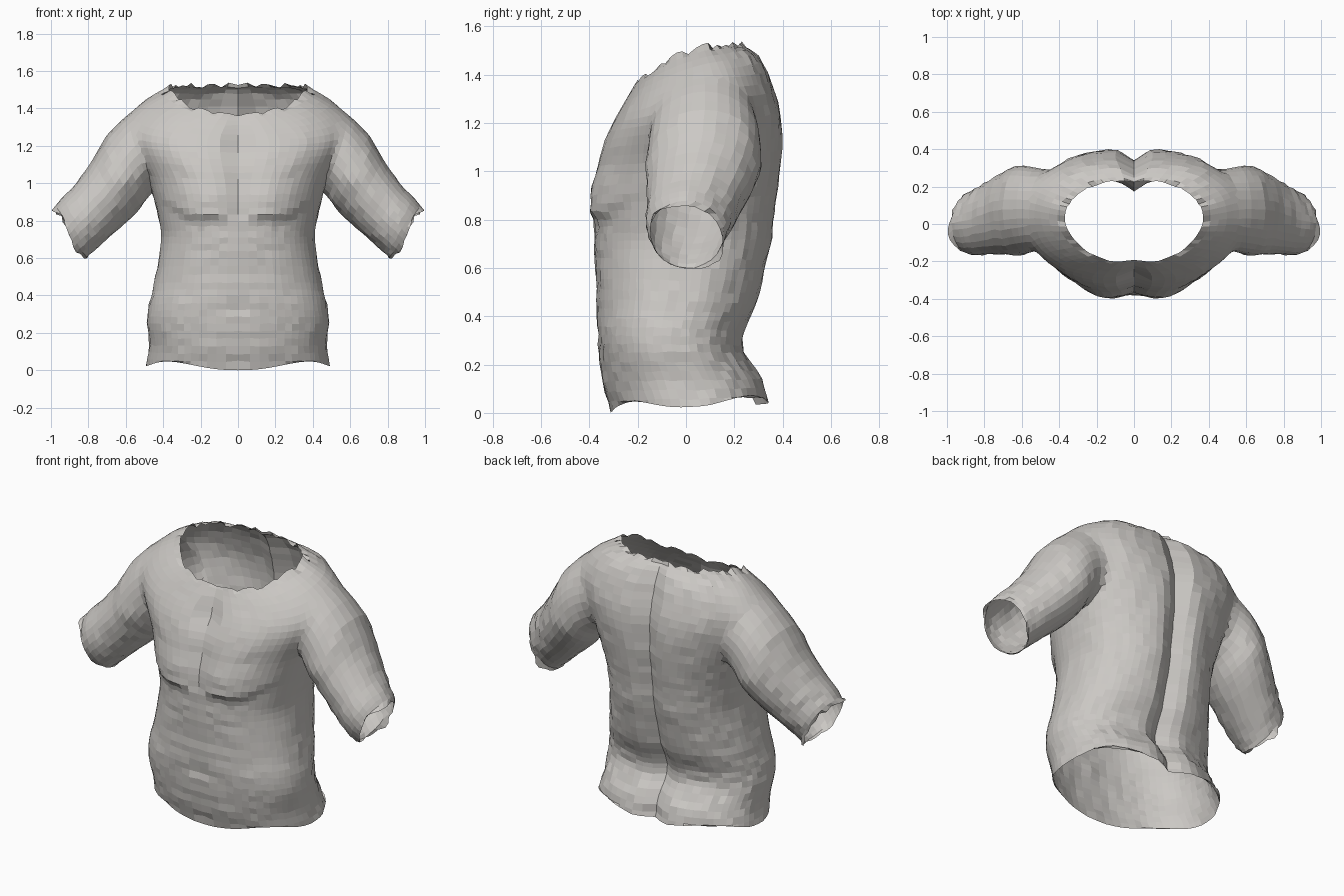
import bpy
import bmesh
import random
from math import sin, cos, pi, exp
from mathutils import Vector

cube = bpy.data.objects.get("Cube")
if cube:
    bpy.data.objects.remove(cube)


def make_material(name, colour):
    mat = bpy.data.materials.new(name)
    mat.use_nodes = True
    mat.diffuse_color = colour
    mat.node_tree.nodes["Principled BSDF"].inputs["Base Color"].default_value = colour
    return mat


SKIN = make_material("warm grey", (0.6, 0.58, 0.555, 1))
CAP = make_material("temporary cap", (0, 0, 0, 1))


def refine(rows, steps):
    """Smooth interpolation of control rows."""
    result = []
    last = len(rows) - 1
    for i in range(last):
        for s in range(steps):
            t = s / steps
            row = []
            for a, b, c, d in zip(rows[max(i - 1, 0)], rows[i], rows[i + 1], rows[min(i + 2, last)]):
                row.append(b + t * ((c - a) / 2 + t * (a - 2.5 * b + 2 * c - d / 2
                                                       + t * (1.5 * (b - c) + (d - a) / 2))))
            result.append(row)
    result.append(list(rows[-1]))
    return result


def loft(name, rings):
    """Closed tube through the rings, with fan caps in the second slot."""
    bm = bmesh.new()
    loops = [[bm.verts.new(p) for p in ring] for ring in rings]
    count = len(loops[0])
    for low, high in zip(loops, loops[1:]):
        for k in range(count):
            n = (k + 1) % count
            bm.faces.new((low[k], low[n], high[n], high[k]))
    for loop in (loops[0], loops[-1]):
        middle = bm.verts.new(sum((v.co for v in loop), Vector()) / count)
        for k in range(count):
            face = bm.faces.new((loop[k], loop[(k + 1) % count], middle))
            face.material_index = 1
    bmesh.ops.recalc_face_normals(bm, faces=bm.faces)
    mesh = bpy.data.meshes.new(name)
    bm.to_mesh(mesh)
    bm.free()
    mesh.materials.append(SKIN)
    mesh.materials.append(CAP)
    obj = bpy.data.objects.new(name, mesh)
    bpy.context.collection.objects.link(obj)
    return obj


def power(value, exponent):
    return (1 if value >= 0 else -1) * abs(value) ** exponent


# Torso rows: front z, back z, half width, front y, back y, roundness, arch over the shoulder
TORSO = [
    (.03, .05, .49, -.31, .35, 2.3, 0),
    (.14, .15, .475, -.345, .32, 2.3, 0),
    (.26, .26, .485, -.36, .245, 2.3, 0),
    (.37, .35, .475, -.37, .25, 2.3, 0),
    (.48, .46, .45, -.37, .3, 2.3, 0),
    (.61, .6, .425, -.375, .335, 2.3, 0),
    (.72, .73, .41, -.38, .365, 2.3, 0),
    (.81, .84, .425, -.38, .375, 2.3, 0),
    (.91, .95, .45, -.375, .39, 2.3, 0),
    (1.03, 1.1, .49, -.35, .405, 2.4, 0),
    (1.14, 1.25, .55, -.325, .395, 2.6, 0),
    (1.24, 1.38, .59, -.285, .36, 2.6, .01),
    (1.32, 1.49, .51, -.245, .305, 2.4, .04),
    (1.38, 1.53, .37, -.21, .235, 2.3, .055),
]


def torso_ring(row, position, count=64):
    zf, zb, width, yf, yb, n, arch = row
    ring = []
    jitter = [random.uniform(-1, 1) for k in range(count)]
    for k in range(count):
        angle = 2 * pi * k / count
        side = power(cos(angle), 2 / n)
        # the neck opening narrows towards the throat
        x = width * power(sin(angle), 2 / n) * (1 - .18 * max(0, side) * position ** 12)
        y = (yf + yb) / 2 - side * (yb - yf) / 2
        t = (y - yf) / (yb - yf)
        z = zf + (zb - zf) * t + arch * sin(pi * t)
        noise = jitter[min(k, count - k)]
        ax = abs(x)
        groove = exp(-(x / .06) ** 2)
        if side < 0:
            # spine furrow
            y -= .065 * groove * (1 - .8 * position ** 10)
        else:
            # chest muscles, breastbone furrow and navel
            edge = .8 + 1.9 * max(0, ax - .18) ** 2
            rise = min(1, max(0, (z - edge) / .04))
            fade = min(1, max(0, (1.3 - z) / .35))
            y -= .035 * rise * fade * exp(-((ax - .2) / .17) ** 2)
            y += groove * (.02 * rise + .02 * exp(-((z - .35) / .03) ** 2))
            y += groove * .025 * exp(-((z - 1.22) / .06) ** 2)
        # uneven hem and torn neckline
        if position == 0:
            z += .015 - .02 * cos(4 * angle) - .015 * max(0, side)
        elif position == 1:
            z += .018 * noise
        ring.append((x * (1 + .006 * noise), y + .004 * noise, z + .004 * noise * (0 < position < 1)))
    return ring


random.seed(4)
rows = refine(TORSO, 3)
torso = loft("torso_shell", [torso_ring(r, i / (len(rows) - 1)) for i, r in enumerate(rows)])

# Sleeve rows: upper x and z, lower x and z, front y, back y
SLEEVE = [
    (.4, 1.4, .36, 1.02, -.1, .27),
    (.59, 1.39, .46, .96, -.15, .31),
    (.7, 1.265, .52, .88, -.17, .32),
    (.775, 1.135, .6, .8, -.16, .28),
    (.87, 1.005, .7, .71, -.165, .22),
    (.94, .93, .775, .645, -.165, .18),
    (.985, .875, .82, .6, -.145, .15),
]


def sleeve_ring(row, mirror, at_hem, count=28):
    xt, zt, xb, zb, yf, yb = row
    ring = []
    for k in range(count):
        angle = 2 * pi * k / count
        up, across = cos(angle), sin(angle)
        noise = random.uniform(-1, 1)
        h = (1 + up) / 2
        x = xb + (xt - xb) * h + .004 * noise
        z = zb + (zt - zb) * h
        y = (yf + yb) / 2 + across * (yb - yf) / 2 - .03 * up * at_hem
        if at_hem:
            # ragged cuff
            slip = .008 * noise + .012 * cos(3 * angle)
            x += slip * .7
            z -= slip * .7
        ring.append((mirror * x, y + .004 * noise, z))
    return ring


def join_sleeve(mirror, name):
    random.seed(9)
    rows = refine(SLEEVE, 3)
    sleeve = loft(name, [sleeve_ring(r, mirror, i == len(rows) - 1) for i, r in enumerate(rows)])
    union = torso.modifiers.new(name, "BOOLEAN")
    union.operation = "UNION"
    union.solver = "EXACT"
    union.object = sleeve
    return sleeve


helpers = [join_sleeve(1, "left_sleeve"), join_sleeve(-1, "right_sleeve")]
bpy.context.view_layer.update()
merged = torso.evaluated_get(bpy.context.evaluated_depsgraph_get())

# Open the neck, hem and cuffs, then soften the shoulder seams
bm = bmesh.new()
bm.from_mesh(merged.to_mesh())
bmesh.ops.delete(bm, geom=[f for f in bm.faces if f.material_index == 1], context="FACES")
bmesh.ops.remove_doubles(bm, verts=bm.verts, dist=.008)
for step in range(6):
    seam = [v for v in bm.verts if .38 < abs(v.co.x) < .68 and v.co.z > 1.06 and not v.is_boundary]
    bmesh.ops.smooth_vert(bm, verts=seam, factor=.5, use_axis_x=True, use_axis_y=True, use_axis_z=True)
lowest = min(v.co.z for v in bm.verts)
bmesh.ops.translate(bm, verts=bm.verts, vec=(0, 0, -lowest))
torso.modifiers.clear()
bm.to_mesh(torso.data)
bm.free()
torso.data.materials.pop(index=1)
for helper in helpers:
    bpy.data.objects.remove(helper)
bpy.data.materials.remove(CAP)
